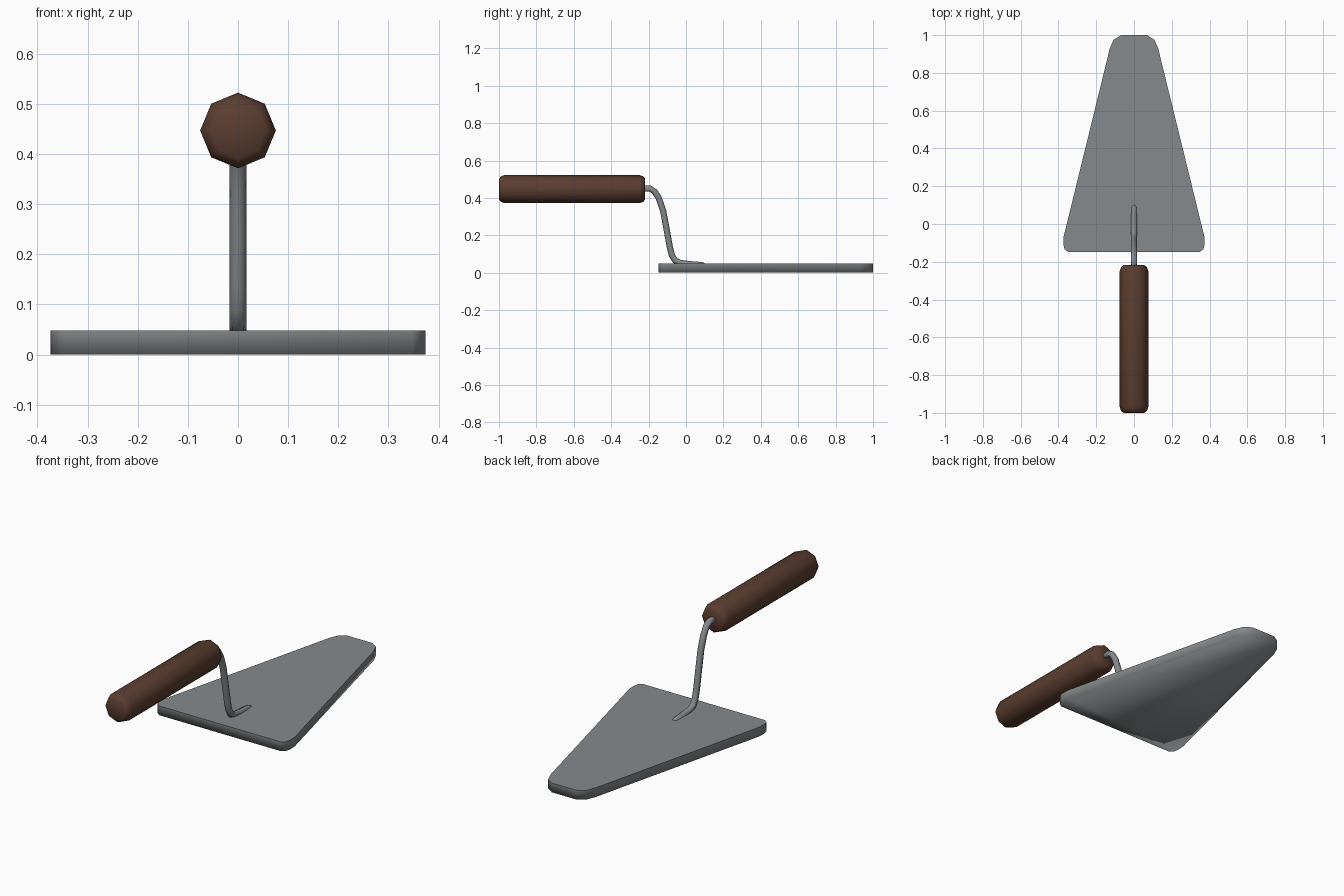
import bpy, bmesh, math
from mathutils import Vector

if "Cube" in bpy.data.objects:
    bpy.data.objects.remove(bpy.data.objects["Cube"])


def material(name, rgb):
    m = bpy.data.materials.new(name)
    m.diffuse_color = (*rgb, 1)
    m.use_nodes = True
    m.node_tree.nodes["Principled BSDF"].inputs["Base Color"].default_value = m.diffuse_color
    return m


steel = material("grey steel", (0.235, 0.255, 0.262))
wood = material("brown wood", (0.105, 0.047, 0.029))


def finish(name, bm, mat):
    bmesh.ops.recalc_face_normals(bm, faces=bm.faces)
    for f in bm.faces:
        f.smooth = True
    me = bpy.data.meshes.new(name)
    bm.to_mesh(me)
    bm.free()
    me.materials.append(mat)
    ob = bpy.data.objects.new(name, me)
    bpy.context.collection.objects.link(ob)
    return ob


def tube(name, path, mat, sides=8):
    """Sweep a polygon along (y, z, radius) points in the x = 0 plane."""
    bm = bmesh.new()
    pts = [Vector((0, y, z)) for y, z, r in path]
    rings = []
    for i, p in enumerate(pts):
        t = (pts[min(i + 1, len(pts) - 1)] - pts[max(i - 1, 0)]).normalized()
        side, up = Vector((1, 0, 0)), Vector((0, -t.z, t.y))
        r = path[i][2]
        rings.append([bm.verts.new(p + r * (side * math.cos(a) + up * math.sin(a)))
                      for a in (2 * math.pi * k / sides for k in range(sides))])
    for a, b in zip(rings, rings[1:]):
        for k in range(sides):
            n = (k + 1) % sides
            bm.faces.new((a[k], a[n], b[n], b[k]))
    bm.faces.new(rings[0])
    bm.faces.new(rings[-1])
    return finish(name, bm, mat)


# Blade: tapered plate, mirrored outline, crisp top rim
half = [(0.348, -0.148), (0.368, -0.133), (0.374, -0.108), (0.372, -0.065),
        (0.128, 0.93), (0.108, 0.975), (0.07, 1.0)]
outline = half + [(-x, y) for x, y in reversed(half)]
bm = bmesh.new()
low = [bm.verts.new((x, y, 0)) for x, y in outline]
top = [bm.verts.new((x, y, 0.048)) for x, y in outline]
bm.faces.new(low)
lid = bm.faces.new(top)
for k in range(len(low)):
    n = (k + 1) % len(low)
    bm.faces.new((low[k], low[n], top[n], top[k]))
for e in lid.edges:
    e.smooth = False
finish("blade", bm, steel)

# Neck: bent rod from the handle down onto the blade
tube("neck", [(-0.24, 0.45, 0.0165), (-0.19, 0.449, 0.0165), (-0.168, 0.434, 0.0165),
              (-0.146, 0.4, 0.0165), (-0.122, 0.33, 0.0165), (-0.107, 0.25, 0.0165),
              (-0.087, 0.14, 0.0165), (-0.075, 0.092, 0.0165), (-0.058, 0.065, 0.0165),
              (-0.03, 0.052, 0.0165), (0.02, 0.046, 0.0165), (0.08, 0.041, 0.0165),
              (0.095, 0.04, 0.014), (0.1, 0.04, 0.008)], steel)

# Handle: eight-sided grip with rounded ends
tube("handle", [(-1.0, 0.447, 0.055), (-0.99, 0.447, 0.068), (-0.968, 0.447, 0.0755),
                (-0.25, 0.447, 0.0755), (-0.228, 0.447, 0.068), (-0.218, 0.447, 0.055)], wood)
